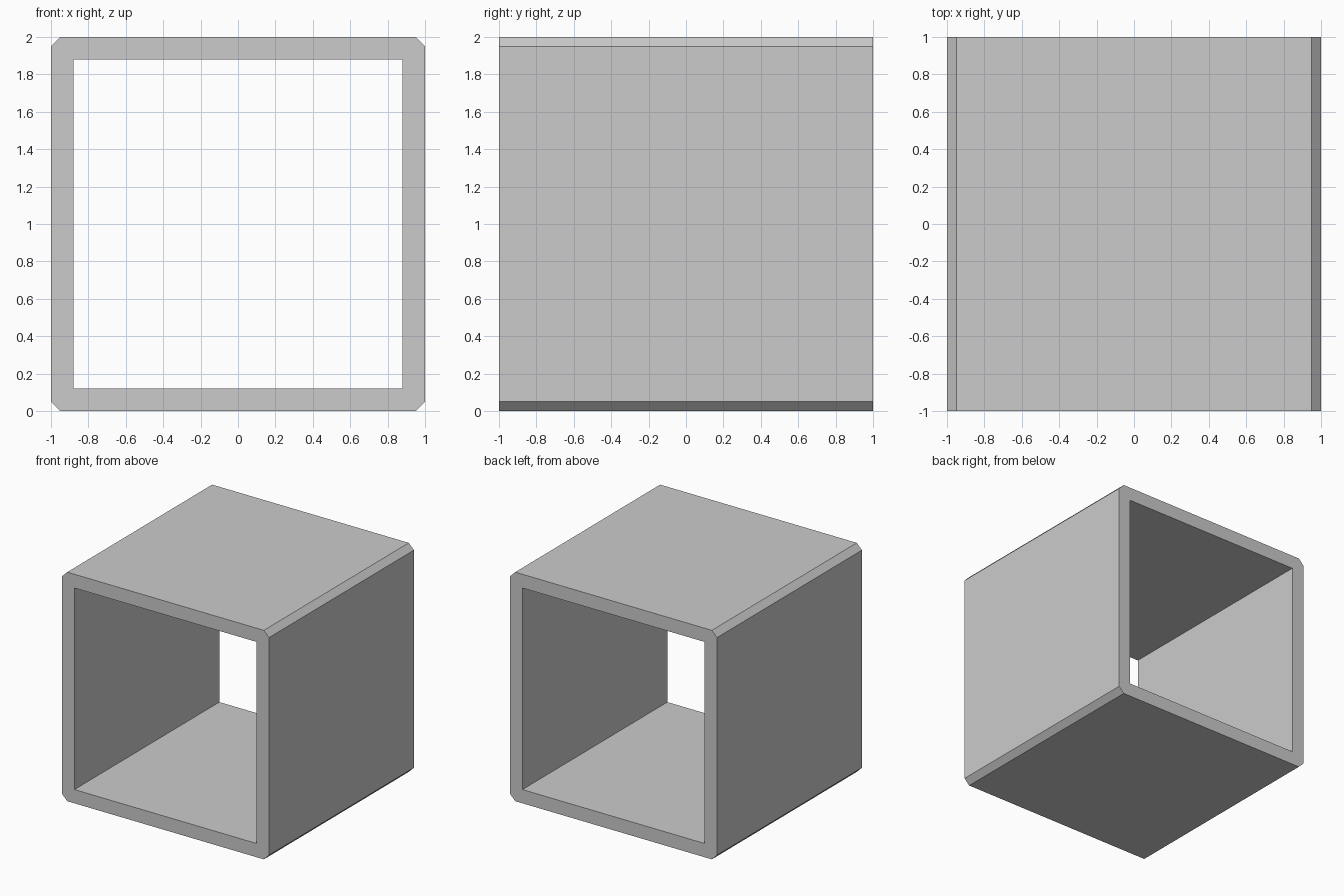
import bpy, bmesh
from mathutils import Matrix

if "Cube" in bpy.data.objects:
    bpy.data.objects.remove(bpy.data.objects["Cube"])

WALL = 0.12      # wall thickness
CHAMFER = 0.05   # cut on the four long outer edges

bm = bmesh.new()
bmesh.ops.create_cube(bm, size=2, matrix=Matrix.Translation((0, 0, 1)))

# long outer edges running front to back
long_edges = [e for e in bm.edges
              if abs(e.verts[0].co.y - e.verts[1].co.y) > 1]

# open the two ends and join them with an inner sleeve
ends = [f for f in bm.faces if abs(f.normal.y) > 0.9]
bmesh.ops.inset_individual(bm, faces=ends, thickness=WALL, use_even_offset=True)
rims = [e for f in ends for e in f.edges]
bmesh.ops.delete(bm, geom=ends, context='FACES_ONLY')
bmesh.ops.bridge_loops(bm, edges=rims)

# chamfer the outer corners
bmesh.ops.bevel(bm, geom=long_edges, offset=CHAMFER, offset_type='OFFSET',
                segments=1, profile=0.5, affect='EDGES')
bmesh.ops.recalc_face_normals(bm, faces=bm.faces)

mesh = bpy.data.meshes.new("square_tube")
bm.to_mesh(mesh)
bm.free()
tube = bpy.data.objects.new("square_tube", mesh)
bpy.context.collection.objects.link(tube)
